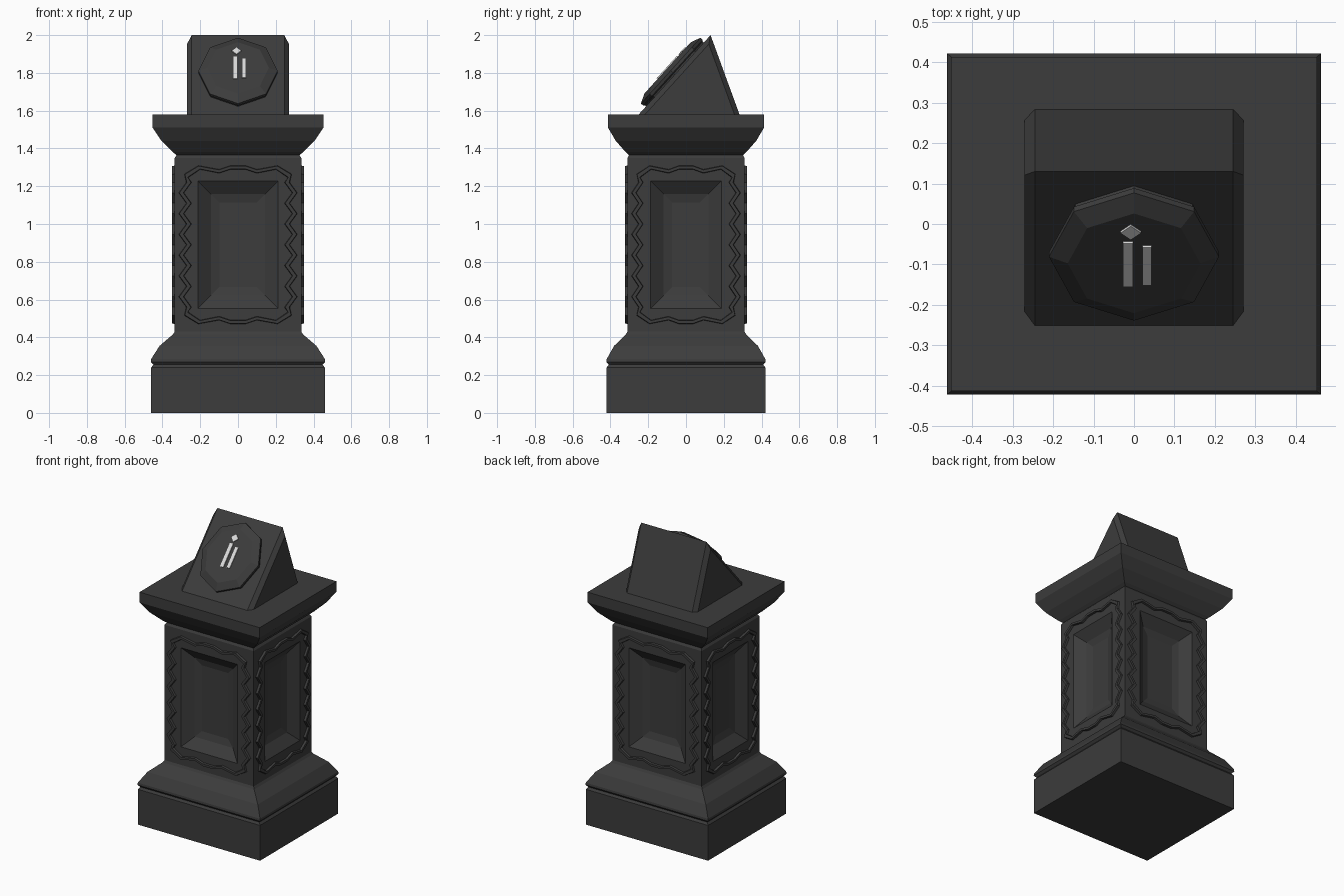
import bpy, bmesh, math
from mathutils import Matrix, Vector

cube = bpy.data.objects.get("Cube")
if cube:
    bpy.data.objects.remove(cube, do_unlink=True)


def make_material(name, value):
    mat = bpy.data.materials.new(name)
    mat.use_nodes = True
    color = (value, value, value, 1)
    mat.diffuse_color = color
    mat.node_tree.nodes["Principled BSDF"].inputs["Base Color"].default_value = color
    return mat


STONE = make_material("dark stone", 0.045)
INLAY = make_material("pale inlay", 0.7)


def finish(name, bm, mat, matrix=Matrix()):
    bmesh.ops.recalc_face_normals(bm, faces=bm.faces[:])
    mesh = bpy.data.meshes.new(name)
    bm.to_mesh(mesh)
    bm.free()
    mesh.transform(matrix)
    mesh.materials.append(mat)
    obj = bpy.data.objects.new(name, mesh)
    bpy.context.collection.objects.link(obj)
    return obj


def loft(bm, rings):
    """Skin a stack of equal vertex rings and cap both ends."""
    loops = [[bm.verts.new(p) for p in ring] for ring in rings]
    n = len(loops[0])
    for a, b in zip(loops, loops[1:]):
        for i in range(n):
            j = (i + 1) % n
            bm.faces.new((a[i], a[j], b[j], b[i]))
    bm.faces.new(loops[0][::-1])
    bm.faces.new(loops[-1])


# Pedestal: moulded rectangular profile as (half width, half depth, height)
HX, HY = 0.335, 0.31
profile = [
    (0.46, 0), (0.46, 0.24), (0.448, 0.255), (0.462, 0.27), (0.46, 0.285),
    (0.415, 0.355), (0.345, 0.415), (HX, 0.43),
    (HX, 1.35), (0.325, 1.365), (0.345, 1.38), (0.405, 1.44),
    (0.452, 1.51), (0.452, 1.58),
]
bm = bmesh.new()
rings = []
for x, z in profile:
    y = HY + (x - HX) * 0.88
    rings.append([(-x, -y, z), (x, -y, z), (x, y, z), (-x, y, z)])
loft(bm, rings)
bmesh.ops.recalc_face_normals(bm, faces=bm.faces[:])
# Sunken panels on the four shaft sides
panels = [f for f in bm.faces
          if abs(f.normal.z) < 0.01 and f.calc_center_median().z > 0.8
          and f.calc_center_median().z < 1.0]
for thickness, depth in ((0.123, 0), (0.068, -0.05), (0.045, -0.012)):
    bmesh.ops.inset_individual(bm, faces=panels, thickness=thickness,
                               depth=depth, use_even_offset=True)
finish("pedestal", bm, STONE)


# Zigzag trim: each path point carries its inward shift
def trim_path():
    pts = []
    steps = 12
    for i in range(steps + 1):
        v = -0.33 + 0.66 * i / steps
        u = 0.315 if i % 2 else 0.275
        pts.append((u, v, -0.03, 0))
    top = [(0.285, 0.375, -0.022, -0.02), (0.21, 0.42, -0.01, -0.022),
           (0.10, 0.40, 0, -0.022), (0.04, 0.42, 0, -0.022)]
    pts += top
    pts += [(-u, v, -du, dv) for u, v, du, dv in reversed(top)]
    half = pts[:steps + 1]
    pts += [(-u, v, -du, dv) for u, v, du, dv in reversed(half)]
    low = [(-u, -v, -du, -dv) for u, v, du, dv in top]
    pts += low
    pts += [(-u, v, -du, dv) for u, v, du, dv in reversed(low)]
    return pts


def zigzag_trim(name, turn, half_depth, stretch):
    bm = bmesh.new()
    sections = []
    for u, v, du, dv in trim_path():
        section = []
        for f, out in ((0, -0.005), (0.15, 0.014), (0.85, 0.014), (1, -0.005)):
            section.append(bm.verts.new(((u + du * f) * stretch,
                                         -half_depth - out, 0.89 + v + dv * f)))
        sections.append(section)
    for a, b in zip(sections, sections[1:] + sections[:1]):
        for i in range(4):
            j = (i + 1) % 4
            bm.faces.new((a[i], a[j], b[j], b[i]))
    finish(name, bm, STONE, Matrix.Rotation(turn, 4, "Z"))


for k, side in enumerate(("front", "left", "back", "right")):
    odd = k % 2
    zigzag_trim(side + "_trim", k * math.pi / 2, HX if odd else HY,
                0.92 if odd else 1)

# Sloped head block with chamfered side outlines
FOOT, RIDGE, HEEL = Vector((0, -0.255, 1.575)), Vector((0, 0.13, 2)), Vector((0, 0.285, 1.575))
bm = bmesh.new()
loft(bm, [[(x, p.y, p.z) for p in (FOOT, RIDGE, HEEL)] for x in (-0.27, 0.27)])
outline = [e for e in bm.edges
           if e.verts[0].co.x == e.verts[1].co.x
           and max(v.co.z for v in e.verts) > 1.9]
bmesh.ops.bevel(bm, geom=outline, offset=0.025, segments=1, affect="EDGES")
finish("head_block", bm, STONE)

# Frame lying on the front slope of the head
up = (RIDGE - FOOT).normalized()
right = Vector((1, 0, 0))
normal = right.cross(up)
origin = FOOT.lerp(RIDGE, 0.51)
slope = Matrix((right, up, normal)).transposed().to_4x4()
slope.translation = origin

# Faceted eight-sided medallion
bm = bmesh.new()
rings = []
for scale, h in ((0.97, -0.01), (0.97, 0.008), (1, 0.014), (1, 0.03), (0.78, 0.052)):
    rings.append([(0.21 * scale * math.cos(i * math.pi / 4),
                   0.235 * scale * math.sin(i * math.pi / 4), h) for i in range(8)])
loft(bm, rings)
finish("medallion", bm, STONE, slope)


# Plain pale inlay plates on the medallion
def plate(name, u, v, width, length, angle=0):
    bm = bmesh.new()
    bmesh.ops.create_cube(bm, size=1)
    local = (Matrix.Translation((u, v, 0.054)) @ Matrix.Rotation(angle, 4, "Z")
             @ Matrix.Diagonal((width, length, 0.008, 1)))
    finish(name, bm, INLAY, slope @ local)


plate("inlay_long_bar", -0.015, 0.0, 0.024, 0.16)
plate("inlay_short_bar", 0.032, -0.005, 0.022, 0.14)
plate("inlay_diamond", -0.008, 0.118, 0.036, 0.036, math.pi / 4)
